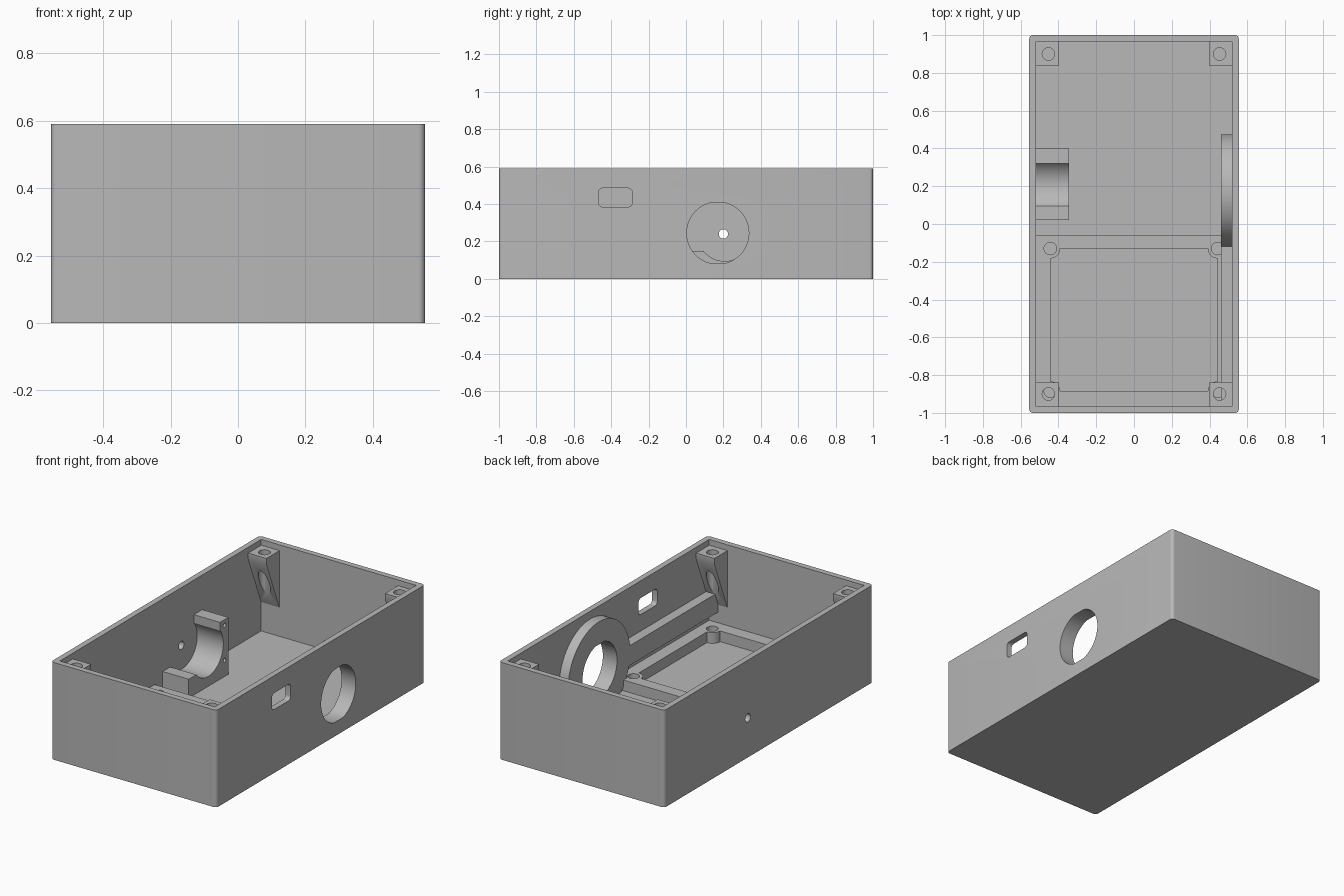
import bpy, bmesh
from math import cos, sin, radians
from mathutils import Vector

if "Cube" in bpy.data.objects:
    bpy.data.objects.remove(bpy.data.objects["Cube"])

grey = bpy.data.materials.new("plain grey")
grey.use_nodes = True
grey.diffuse_color = (0.48, 0.48, 0.48, 1)
grey.node_tree.nodes["Principled BSDF"].inputs["Base Color"].default_value = (0.48, 0.48, 0.48, 1)


def arc(cx, cy, r, start, end, n=16):
    steps = [radians(start + (end - start) * i / n) for i in range(n + 1)]
    return [(cx + r * cos(a), cy + r * sin(a)) for a in steps]


def circle(cx, cy, r, n=32):
    return arc(cx, cy, r, 0, 360, n)[:-1]


def rounded(cx, cy, hx, hy, r):
    pts = []
    for sx, sy, a in ((1, 1, 0), (-1, 1, 90), (-1, -1, 180), (1, -1, 270)):
        pts += arc(cx + sx * (hx - r), cy + sy * (hy - r), r, a, a + 90, 6)
    return pts


def rect(x0, x1, y0, y1):
    return [(x0, y0), (x1, y0), (x1, y1), (x0, y1)]


def prism(name, profile, axis, lo, hi):
    """Extrude a profile: (y, z) along x, or (x, y) along z."""
    bm = bmesh.new()
    place = (lambda p: (lo, *p)) if axis == "x" else (lambda p: (*p, lo))
    face = bm.faces.new([bm.verts.new(place(p)) for p in profile])
    top = bmesh.ops.extrude_face_region(bm, geom=[face])["geom"]
    move = Vector((hi - lo, 0, 0)) if axis == "x" else Vector((0, 0, hi - lo))
    bmesh.ops.translate(bm, vec=move, verts=[v for v in top if isinstance(v, bmesh.types.BMVert)])
    bmesh.ops.recalc_face_normals(bm, faces=bm.faces)
    mesh = bpy.data.meshes.new(name)
    bm.to_mesh(mesh)
    bm.free()
    mesh.materials.append(grey)
    ob = bpy.data.objects.new(name, mesh)
    bpy.context.scene.collection.objects.link(ob)
    return ob


def cut(ob, profile, axis, lo, hi):
    cutter = prism("cutter", profile, axis, lo, hi)
    cutter.hide_render = True
    mod = ob.modifiers.new("cut", "BOOLEAN")
    mod.operation, mod.solver, mod.object = "DIFFERENCE", "EXACT", cutter
    bpy.context.view_layer.objects.active = ob
    bpy.ops.object.modifier_apply(modifier=mod.name)
    bpy.data.objects.remove(cutter)


parts = []
floor = 0.035

# Open case with port slot, large round window and small hole
case = prism("case", rounded(0, 0, 0.555, 1, 0.02), "z", 0, 0.59)
window = arc(0.17, 0.245, 0.166, -75, 75, 24) + arc(0.17, 0.245, 0.166, 105, 255, 24)
cut(case, rect(-0.52, 0.52, -0.965, 0.965), "z", floor, 0.7)
cut(case, window, "x", 0.4, 0.7)
cut(case, rounded(-0.378, 0.435, 0.09, 0.05, 0.022), "x", 0.4, 0.7)
cut(case, circle(0.2, 0.24, 0.025), "x", -0.7, -0.4)
parts.append(case)

# Thick ring round the window, standing on the floor
ring = prism("window_ring", arc(0.176, 0.245, 0.298, -46, 226, 64), "x", 0.46, 0.525)
cut(ring, window, "x", 0.4, 0.7)
parts.append(ring)

# Ledge along the wall
parts.append(prism("wall_ledge", rect(-0.97, -0.11, 0.165, 0.285), "x", 0.46, 0.525))

# Low frame with a screw boss in each corner
frame = prism("floor_frame", rect(-0.525, 0.525, -0.97, -0.057), "z", 0.03, 0.1)
bosses = [(0.443, -0.13, 270, 180), (-0.443, -0.13, 360, 270),
          (-0.443, -0.885, 90, 0), (0.443, -0.885, 180, 90)]
opening = []
for x, y, a, b in bosses:
    opening += arc(x, y, 0.052, a, b, 10)
cut(frame, opening, "z", 0, 0.2)
for x, y, a, b in bosses:
    cut(frame, circle(x, y, 0.033), "z", floor + 0.01, 0.2)
parts.append(frame)

# Half-round cradle, low in front and tall behind
cradle_shape = [(0.4, 0.03), (0.4, 0.38), (0.32, 0.38)]
cradle_shape += arc(0.207, 0.24, 0.145, 38, -141, 32)
cradle_shape += [(0.02, 0.15), (0.02, 0.03)]
cradle = prism("cradle", cradle_shape, "x", -0.525, -0.345)
for z in (0.133, 0.346):
    cut(cradle, circle(0.364, z, 0.013, 16), "x", -0.45, -0.3)
parts.append(cradle)

# Tapered lid screw mounts in the four corners
for sx, side in ((1, "left"), (-1, "right")):
    for sy, end in ((-1, "front"), (1, "back")):
        taper = [(sy * 0.84, 0.555), (sy * 0.84, 0.52), (sy * 0.965, 0.21),
                 (sy * 0.97, 0.21), (sy * 0.97, 0.555)]
        mount = prism(f"{end}_{side}_mount", taper, "x", sx * 0.398, sx * 0.525)
        cut(mount, circle(sx * 0.453, sy * 0.9, 0.033), "z", 0.1, 0.7)
        parts.append(mount)

# Smooth round surfaces, sharp edges elsewhere
bpy.ops.object.select_all(action="DESELECT")
for ob in parts:
    ob.select_set(True)
bpy.context.view_layer.objects.active = case
bpy.ops.object.shade_smooth_by_angle(angle=radians(30))
